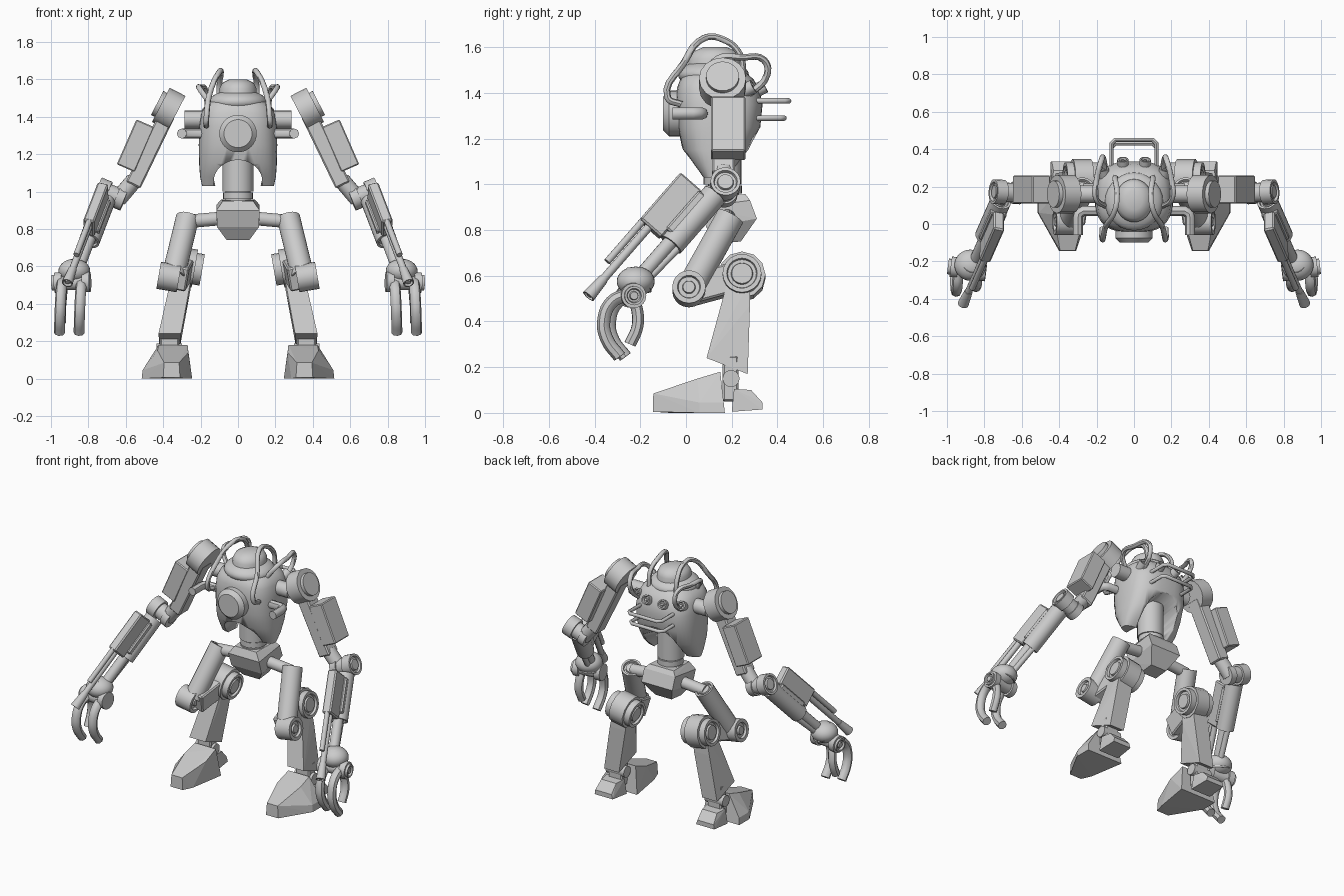
import bpy, bmesh
from math import cos, sin, pi, copysign
from mathutils import Vector as V, Matrix

if "Cube" in bpy.data.objects:
    bpy.data.objects.remove(bpy.data.objects["Cube"])


def finish(name, bm, mirror=True, angle=35):
    bmesh.ops.recalc_face_normals(bm, faces=bm.faces)
    me = bpy.data.meshes.new(name)
    bm.to_mesh(me)
    bm.free()
    ob = bpy.data.objects.new(name, me)
    bpy.context.collection.objects.link(ob)
    return dress(ob, mirror, angle)


def dress(ob, mirror, angle=35):
    bpy.ops.object.select_all(action='DESELECT')
    ob.select_set(True)
    bpy.context.view_layer.objects.active = ob
    if angle:
        bpy.ops.object.shade_smooth_by_angle(angle=angle * pi / 180)
    if mirror:
        ob.modifiers.new("mirror", 'MIRROR')
    return ob


def frame(p, d, side):
    z = d.normalized()
    x = (side - z * side.dot(z)).normalized()
    m = Matrix((x, z.cross(x), z)).transposed().to_4x4()
    return Matrix.Translation(p) @ m


def cyl(name, p, q, r, r2=None, n=24, mirror=True, rim=0):
    p, q = V(p), V(q)
    side = V((0, 0, 1)) if abs((q - p).normalized().z) < .9 else V((1, 0, 0))
    bm = bmesh.new()
    bmesh.ops.create_cone(bm, cap_ends=True, segments=n, radius1=r, radius2=r if r2 is None else r2,
                          depth=(q - p).length, matrix=frame((p + q) / 2, q - p, side))
    if rim:   # stepped ring on both end caps
        for f in [f for f in bm.faces if len(f.verts) == n]:
            for inset, push in ((rim, 0), (.004, -.015), (rim * .8, 0), (.003, .012)):
                f.normal_update()
                no = f.normal.copy()
                bmesh.ops.inset_region(bm, faces=[f], thickness=inset, use_even_offset=True)
                bmesh.ops.translate(bm, verts=f.verts, vec=no * push)
    return finish(name, bm, mirror, 35)


def beam(name, p, q, w, t, side, mirror=True, bevel=.008):
    p, q = V(p), V(q)
    bm = bmesh.new()
    m = frame((p + q) / 2, q - p, V(side))
    bmesh.ops.create_cube(bm, size=1, matrix=m @ Matrix.Diagonal((w, t, (q - p).length, 1)))
    bmesh.ops.bevel(bm, geom=bm.edges[:], offset=bevel, segments=1, affect='EDGES')
    return finish(name, bm, mirror, 0)


def hull(name, pts, mirror=True):
    bm = bmesh.new()
    for p in pts:
        bm.verts.new(p)
    bmesh.ops.convex_hull(bm, input=bm.verts[:])
    bmesh.ops.dissolve_limit(bm, angle_limit=.02, verts=bm.verts[:], edges=bm.edges[:])
    return finish(name, bm, mirror, 0)


def ball(name, c, s, mirror=False):
    bm = bmesh.new()
    bmesh.ops.create_uvsphere(bm, u_segments=28, v_segments=16, radius=1,
                              matrix=Matrix.Translation(c) @ Matrix.Diagonal((*s, 1)))
    return finish(name, bm, mirror)


def tube(name, pts, r, mirror=True, smooth=True):
    cu = bpy.data.curves.new(name, 'CURVE')
    cu.dimensions, cu.bevel_depth, cu.bevel_resolution = '3D', r, 2
    cu.use_fill_caps, cu.resolution_u = True, 5
    sp = cu.splines.new('BEZIER')
    sp.bezier_points.add(len(pts) - 1)
    for b, p in zip(sp.bezier_points, pts):
        b.co = p
        b.handle_left_type = b.handle_right_type = 'AUTO' if smooth else 'VECTOR'
    ob = bpy.data.objects.new(name, cu)
    bpy.context.collection.objects.link(ob)
    dress(ob, False, 0)
    bpy.ops.object.convert(target='MESH')
    return dress(bpy.context.object, mirror, 45)


def loft(name, rings, power, n=40):
    bm = bmesh.new()
    e, prev = 2 / power, None
    for z, rx, y0, y1 in rings:
        ring = []
        for i in range(n):
            c, s = cos(2 * pi * i / n), sin(2 * pi * i / n)
            ring.append(bm.verts.new((rx * copysign(abs(c) ** e, c),
                                      (y0 + y1) / 2 + (y1 - y0) / 2 * copysign(abs(s) ** e, s), z)))
        if prev:
            for i in range(n):
                bm.faces.new((prev[i], prev[(i + 1) % n], ring[(i + 1) % n], ring[i]))
        else:
            bm.faces.new(ring)
        prev = ring
    bm.faces.new(prev)
    return finish(name, bm, False, 40)


# torso shell with an arched opening for the waist, rising toward the back
torso = loft("torso", [(1.03, .192, .07, .17), (1.08, .203, .03, .23), (1.15, .208, -.015, .285),
                       (1.25, .21, -.035, .325), (1.35, .207, -.045, .335), (1.42, .196, -.04, .32),
                       (1.46, .175, -.025, .295), (1.50, .12, .01, .25)], 2.8)
cutter = cyl("arch_cutter", (0, -.3, .97), (0, .6, 1.18), .13, n=32, mirror=False)
cutter.hide_render = True
cutter.hide_viewport = True
cut = torso.modifiers.new("arch", 'BOOLEAN')
cut.operation, cut.object, cut.solver = 'DIFFERENCE', cutter, 'EXACT'

# head and chest disc
ball("collar", (0, .12, 1.48), (.155, .155, .065))
loft("head_dome", [(1.48, .10, .01, .24), (1.55, .10, .01, .24), (1.58, .085, .03, .225), (1.60, .045, .075, .18)], 2)
cyl("chest_disc", (0, 0, 1.31), (0, -.075, 1.31), .10, n=32, mirror=False)
cyl("chest_disc_rim", (0, -.075, 1.31), (0, -.1, 1.31), .10, .075, n=32, mirror=False)

# hoses, handles and back nubs
tube("front_hose", [(.17, -.02, 1.35), (.17, -.08, 1.38), (.15, -.01, 1.53), (.10, .08, 1.64),
                    (.09, .16, 1.635), (.10, .235, 1.57), (.10, .25, 1.46)], .015)
tube("rear_hose", [(.14, .09, 1.46), (.205, .14, 1.55), (.20, .24, 1.555), (.175, .34, 1.545),
                   (.165, .355, 1.48), (.15, .26, 1.38)], .015)
for z, y in ((1.365, .45), (1.29, .43)):
    tube("back_handle", [(-.12, .27, z), (-.12, y - .02, z), (-.10, y, z), (.10, y, z),
                         (.12, y - .02, z), (.12, .27, z)], .012, False, False)
for x, y in ((.055, .31), (.15, .26)):
    cyl("back_nub", (x, y - .04, 1.39), (x * 1.1, y + .035, 1.43), .03, n=16, rim=.008)
tube("side_pipe", [(.17, .07, 1.31), (.27, .07, 1.31), (.295, .055, 1.31), (.30, .03, 1.31), (.30, -.06, 1.31)],
     .027, True, False)
cyl("shoulder_axle", (.14, .16, 1.385), (.285, .16, 1.385), .047)

# waist and pelvis
cyl("waist_upper", (0, .16, 1.00), (0, .16, 1.22), .083, mirror=False)
for z in (.92, .96):
    cyl("waist_ring", (0, .165, z), (0, .165, z + .035), .08, n=24, mirror=False)
cyl("waist_core", (0, .165, .88), (0, .165, 1.02), .068, mirror=False)
hull("pelvis", [(s * x, y, z) for s in (-1, 1) for x, y, z in
                ((.08, .08, .95), (.09, .26, .957), (.115, .06, .90), (.115, .31, .85),
                 (.112, .09, .81), (.06, .14, .74), (.06, .24, .75), (.115, .28, .93))], False)
cyl("hip_axle", (.05, .18, .86), (.27, .18, .84), .036)

# legs
A = V((.985, 0, .17))
knee, rear = V((.365, .013, .542)), V((.285, .245, .597))
cyl("thigh", (.27, .195, .86), knee + V((-.02, .01, .01)), .062, rim=.012)
cyl("front_knee", knee - A * .05, knee + A * .06, .073, n=20, rim=.022)
beam("knee_link", knee - A * .045, rear, .10, .13, A)
cyl("rear_knee", rear - A * .095, rear + A * .085, .085, n=20, rim=.018)
cyl("rear_knee_flange", rear - A * .055, rear + A * .045, .103, n=12)
hull("shin", [(.245, .18, .57), (.35, .18, .57), (.245, .28, .57), (.35, .28, .57), (.255, .17, .47), (.37, .17, .47),
              (.255, .28, .47), (.37, .28, .47), (.305, .09, .24), (.425, .09, .24), (.31, .27, .17), (.42, .27, .17)])
beam("ankle_post", (.37, .195, .05), (.365, .195, .25), .10, .07, (1, 0, 0))
cyl("ankle_pin", (.30, .197, .15), (.435, .197, .15), .037, n=20)
hull("foot", [(.31, -.145, .005), (.40, -.145, .005), (.515, .06, 0), (.515, .17, 0), (.245, .17, 0), (.285, -.07, 0),
              (.315, -.143, .085), (.395, -.143, .085), (.51, .06, .045), (.51, .165, .045),
              (.27, .15, .18), (.425, .15, .18), (.265, .04, .14), (.43, .05, .15)])
hull("heel", [(.30, .20, .005), (.45, .20, .005), (.31, .335, .015), (.445, .335, .015),
              (.32, .335, .045), (.44, .335, .045), (.32, .285, .10), (.43, .285, .10), (.31, .21, .105), (.44, .21, .105)])

# upper arms
B = V((.89, 0, .46))
sh = V((.377, .16, 1.445))
cyl("shoulder_disc", sh - B * .055, sh + B * .04, .103, n=16)
cyl("shoulder_cap", sh + B * .03, sh + B * .062, .072, n=24)
beam("upper_arm", sh + V((0, 0, -.03)), (.56, .165, 1.035), .085, .10, B)
cyl("elbow_neck", (.555, .165, 1.06), (.64, .17, .96), .045, n=20)
beam("arm_box", (.495, .185, 1.365), (.60, .185, 1.125), .105, .15, B, bevel=.006)
el = V((.695, .17, .99))
E = V((.92, .05, .38)).normalized()
cyl("elbow", el - E * .09, el + E * .04, .052, n=20)
cyl("elbow_cap", el + E * .0, el + E * .062, .066, n=20, rim=.014)
cyl("elbow_inner_cap", el - E * .095, el - E * .05, .06, n=20)

# forearms with side box and barrels
d = V((.277, -.63, -.723)).normalized()
n = V((0, -.746, .666))
n = (n - d * n.dot(d)).normalized()
side = d.cross(n)
at = lambda t, u, s=0: el + d * t + n * u + side * s
cyl("forearm_sleeve", at(.06, .01), at(.36, .01), .056, n=20, rim=.012)
beam("forearm_saddle", at(.10, .05), at(.33, .05), .09, .05, side)
beam("forearm_box", at(.09, .125), at(.37, .125), .06, .125, side)
cyl("forearm_rod", at(.3, .02), at(.56, .02), .032, n=16)
cyl("forearm_piston", at(.3, -.025), at(.56, -.01), .018, n=12)
cyl("short_barrel", at(.36, .172), at(.61, .172), .016, n=12)
cyl("long_barrel", at(.36, .135), at(.70, .135), .019, n=12)
cyl("barrel_tip", at(.68, .135), at(.785, .135), .022, .03, n=14, rim=.006)

# hands
wr = V((.885, -.24, .515))
W = V((.97, .12, -.02)).normalized()
ball("palm", (.875, -.22, .575), (.085, .083, .065), True)
cyl("wrist_collar", (.862, -.205, .61), (.876, -.225, .56), .06, .08, n=20)
cyl("wrist_pin", wr - W * .09, wr + W * .11, .042, n=20, rim=.01)
for s in (-1, 1):
    cyl("wrist_disc", wr + W * (.075 * s - .02), wr + W * (.075 * s + .02), .055, n=18)
for x, off in ((.95, 0), (.845, .025)):
    tube("finger", [(x - .01, -.25 + off, .52), (x - .005, -.325 + off, .485), (x, -.36 + off, .40),
                    (x + .003, -.345 + off, .32), (x + .005, -.29 + off, .245)], .029)
tube("thumb", [(.935, -.23, .50), (.94, -.212, .44), (.945, -.213, .375), (.945, -.245, .30)], .027)
